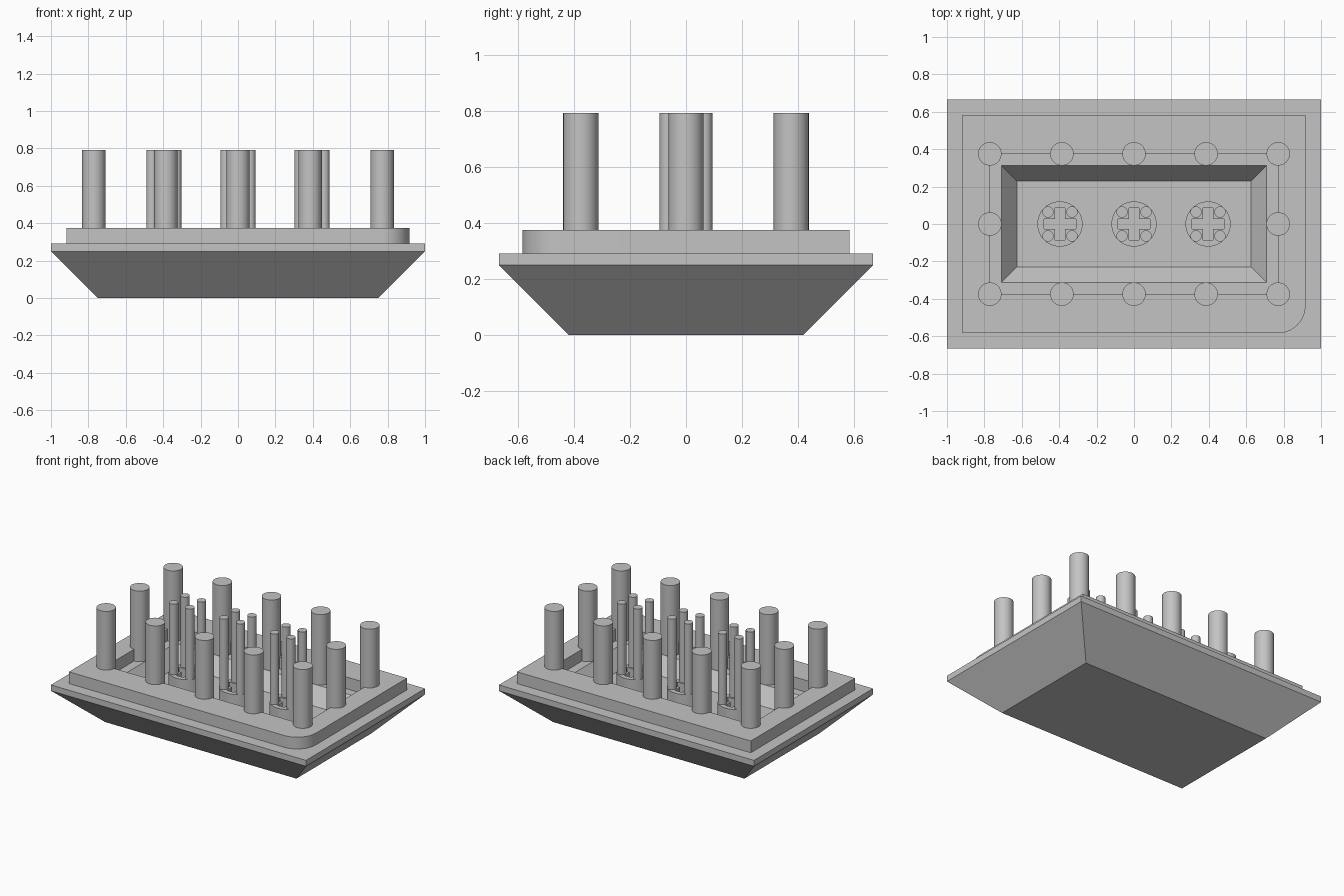
import bpy, bmesh, math

cube = bpy.data.objects.get("Cube")
if cube:
    bpy.data.objects.remove(cube)

U = 1 / 24                      # working unit: the tray is 48 units long
LEDGE, RIM_TOP, POST_TOP, FLOOR = 7 * U, 9 * U, 19 * U, 4.4 * U

grey = bpy.data.materials.new("plain_grey")
grey.use_nodes = True
grey.diffuse_color = (0.55, 0.55, 0.55, 1)
grey.node_tree.nodes["Principled BSDF"].inputs["Base Color"].default_value = grey.diffuse_color


def finish(name, bm, smooth=False):
    bmesh.ops.recalc_face_normals(bm, faces=bm.faces)
    mesh = bpy.data.meshes.new(name)
    bm.to_mesh(mesh)
    bm.free()
    mesh.materials.append(grey)
    obj = bpy.data.objects.new(name, mesh)
    bpy.context.collection.objects.link(obj)
    if smooth:
        bpy.ops.object.select_all(action='DESELECT')
        obj.select_set(True)
        bpy.context.view_layer.objects.active = obj
        bpy.ops.object.shade_smooth_by_angle(angle=math.radians(35))
    return obj


def rect(hx, hy):
    return [(-hx, -hy), (hx, -hy), (hx, hy), (-hx, hy)]


def arc(cx, cy, r, start, end, n):
    angles = [math.radians(start + (end - start) * i / n) for i in range(n + 1)]
    return [(cx + r * math.cos(a), cy + r * math.sin(a)) for a in angles]


def prism(name, outlines, z0, z1, smooth=True):
    """Extrude a flat shape; any outline after the first is a hole."""
    bm = bmesh.new()
    edges = []
    for points in outlines:
        vs = [bm.verts.new((x, y, z0)) for x, y in points]
        edges += [bm.edges.new((vs[i - 1], vs[i])) for i in range(len(vs))]
    bmesh.ops.triangle_fill(bm, edges=edges, use_beauty=True, normal=(0, 0, 1))
    out = bmesh.ops.extrude_face_region(bm, geom=bm.faces[:], use_keep_orig=True)
    for v in out["geom"]:
        if isinstance(v, bmesh.types.BMVert):
            v.co.z = z1
    return finish(name, bm, smooth)


def post(name, x, y, r, z0, sides):
    circle = arc(x, y, r, 0, 360, sides)[:-1]
    return prism(name, [circle], z0, POST_TOP)


# Tray: flared underside, flat plate edge and tapered cavity in one loft
bm = bmesh.new()
levels = [(18, 10, 0), (24, 16, 6 * U), (24, 16, LEDGE), (17, 7.5, LEDGE), (15, 5.5, FLOOR)]
loops = [[bm.verts.new((x, y, z)) for x, y in rect(hx * U, hy * U)] for hx, hy, z in levels]
for low, high in zip(loops, loops[1:]):
    for i in range(4):
        bm.faces.new((low[i - 1], low[i], high[i], high[i - 1]))
bm.faces.new(loops[0])
bm.faces.new(loops[-1])
finish("tray", bm)

# Raised rim with a single rounded corner that marks orientation
rx, ry, corner = 22 * U, 14 * U, 3.5 * U
outer = rect(rx, ry)
outer[1:2] = arc(rx - corner, -ry + corner, corner, -90, 0, 16)
prism("rim", [outer, rect(18.5 * U, 9 * U)], LEDGE, RIM_TOP)

# Tall posts around the rim opening
for ix in range(-2, 3):
    for iy in (-1, 0, 1):
        if iy or abs(ix) == 2:
            post("rim_post", ix * 9.25 * U, iy * 9 * U, 1.5 * U, LEDGE, 40)

# Three sockets with cross-shaped holes, each carrying four thin pins
a, b = 2.05 * U, 0.65 * U
quarter = [(a, -b), (a, b), (b, b)]
cross = []
for x, y in quarter:
    cross.append((x, y))
for _ in range(3):
    cross += [(-y, x) for x, y in cross[-3:]]
for cx in (-9.5 * U, 0, 9.5 * U):
    ring = arc(cx, 0, 2.9 * U, 0, 360, 48)[:-1]
    prism("socket", [ring, [(cx + x, y) for x, y in cross]], FLOOR, LEDGE)
    for sx in (-1, 1):
        for sy in (-1, 1):
            post("thin_pin", cx + sx * 1.54 * U, sy * 1.54 * U, 0.72 * U, LEDGE, 24)
